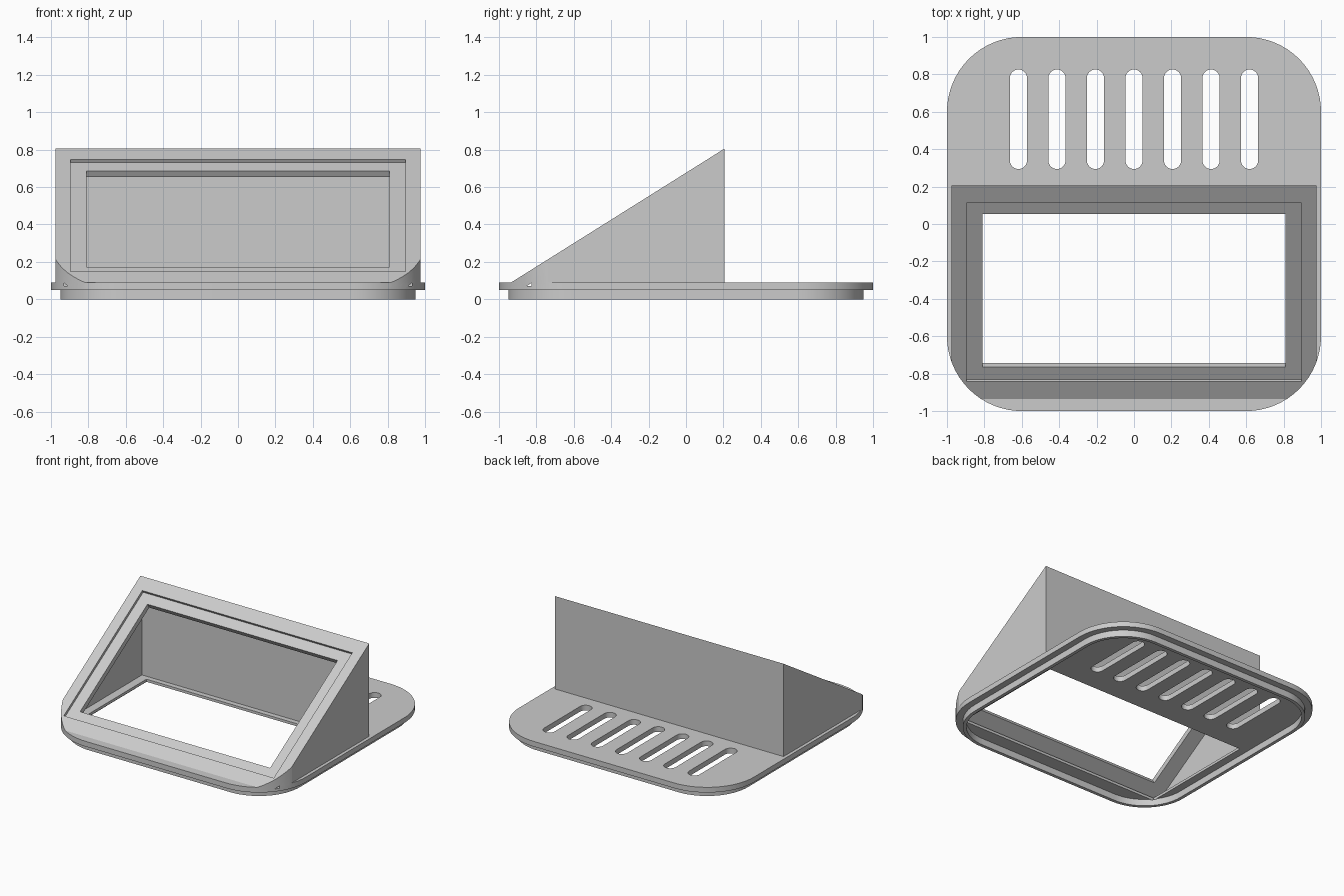
import bpy, bmesh, math
from mathutils import Vector

cube = bpy.data.objects.get("Cube")
if cube:
    bpy.data.objects.remove(cube, do_unlink=True)

grey = bpy.data.materials.new("light grey plastic")
grey.use_nodes = True
colour = (0.6, 0.6, 0.6, 1)
grey.diffuse_color = colour
grey.node_tree.nodes["Principled BSDF"].inputs["Base Color"].default_value = colour


def prism(name, points, direction):
    """Closed solid made by sweeping a planar outline along a direction."""
    bm = bmesh.new()
    face = bm.faces.new([bm.verts.new(p) for p in points])
    swept = bmesh.ops.extrude_face_region(bm, geom=[face])["geom"]
    bmesh.ops.translate(bm, vec=direction,
                        verts=[v for v in swept if isinstance(v, bmesh.types.BMVert)])
    bmesh.ops.recalc_face_normals(bm, faces=bm.faces)
    mesh = bpy.data.meshes.new(name)
    bm.to_mesh(mesh)
    bm.free()
    mesh.materials.append(grey)
    obj = bpy.data.objects.new(name, mesh)
    bpy.context.collection.objects.link(obj)
    return obj


def rounded(name, cx, cy, hx, hy, radius, z0, z1, steps=16):
    """Upright prism with a rounded rectangular outline."""
    points = []
    for quarter, (sx, sy) in enumerate([(1, 1), (-1, 1), (-1, -1), (1, -1)]):
        for i in range(steps + 1):
            a = (quarter + i / steps) * math.pi / 2
            points.append((cx + sx * (hx - radius) + radius * math.cos(a),
                           cy + sy * (hy - radius) + radius * math.sin(a), z0))
    # drop doubled points where straight sides have no length
    clean = [p for i, p in enumerate(points)
             if (Vector(p) - Vector(points[i - 1])).length > 1e-5]
    return prism(name, clean, (0, 0, z1 - z0))


def across(name, profile, half):
    """Side profile (y, z) swept across the width."""
    return prism(name, [(-half, y, z) for y, z in profile], (2 * half, 0, 0))


def combine(target, tool, operation):
    tool.hide_render = True
    mod = target.modifiers.new(operation.lower(), "BOOLEAN")
    mod.operation, mod.solver, mod.object = operation, "EXACT", tool
    bpy.context.view_layer.update()
    graph = bpy.context.evaluated_depsgraph_get()
    result = bpy.data.meshes.new_from_object(target.evaluated_get(graph))
    target.modifiers.clear()
    target.data = result
    bpy.data.objects.remove(tool, do_unlink=True)


# Sloping front face
FRONT, BACK, LOW, HIGH = -0.935, 0.205, 0.09, 0.805
rise = (HIGH - LOW) / (BACK - FRONT)
inward = Vector((rise, -1)).normalized()


def on_slope(y, depth):
    p = Vector((y, LOW + rise * (y - FRONT))) + inward * depth
    return p.x, p.y


def slope_cutter(name, y0, y1, depth, half):
    return across(name, [on_slope(y0, -0.1), on_slope(y1, -0.1),
                         on_slope(y1, depth), on_slope(y0, depth)], half)


# Wedge hood, trimmed to the rounded corners of the base
hood = across("hood", [(FRONT, 0.07), (FRONT, LOW), (BACK, HIGH), (BACK, 0.07)], 0.975)
combine(hood, rounded("corner_trim", 0, 0, 1, 1, 0.4, -0.2, 1.2), "INTERSECT")

# Base plate with the thin locating lip underneath
body = rounded("sloped_panel_housing", 0, 0, 1, 1, 0.4, 0.05, LOW)
combine(body, rounded("lip", 0, 0, 0.95, 0.95, 0.35, 0, 0.07), "UNION")
combine(body, rounded("lip_pocket", 0, 0, 0.925, 0.925, 0.325, -0.1, 0.05), "DIFFERENCE")
combine(body, hood, "UNION")

# Hollow interior: a smaller wedge resting on a narrow ledge
FLOOR, INNER_BACK, SHELL = 0.07, 0.16, 0.06
drop = SHELL * math.hypot(1, rise)
tip = FRONT + (FLOOR - LOW + drop) / rise
peak = LOW + rise * (INNER_BACK - FRONT) - drop
cavity = across("cavity", [(tip, FLOOR), (INNER_BACK, peak), (INNER_BACK, FLOOR)], 0.93)
combine(body, cavity, "DIFFERENCE")

# Opening through the floor, inside the ledge
opening = across("floor_opening", [(-0.82, 0.045), (-0.82, 0.075),
                                   (0.12, 0.075), (0.12, 0.045)], 0.865)
combine(body, opening, "DIFFERENCE")

# Stepped panel opening in the slope
combine(body, slope_cutter("panel_recess", -0.843, 0.113, 0.02, 0.895), "DIFFERENCE")
combine(body, slope_cutter("panel_window", -0.776, 0.044, 0.08, 0.81), "DIFFERENCE")

# Row of ventilation slots
for i in range(7):
    slot = rounded("vent_slot", (i - 3) * 0.206, 0.56, 0.046, 0.266, 0.046, -0.1, 0.3, 8)
    combine(body, slot, "DIFFERENCE")

bpy.ops.object.select_all(action="DESELECT")
body.select_set(True)
bpy.context.view_layer.objects.active = body
bpy.ops.object.shade_smooth_by_angle(angle=math.radians(30))
